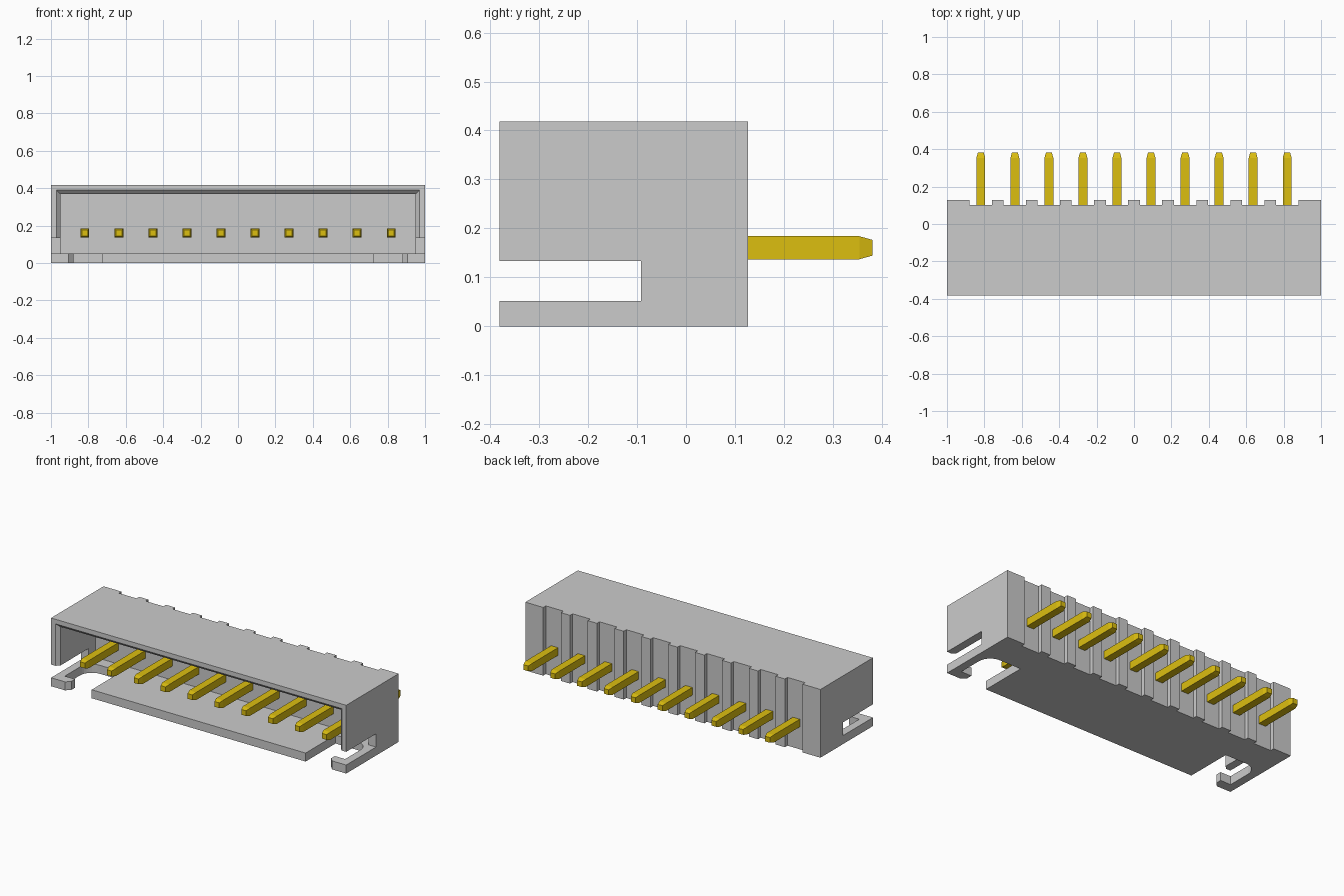
import bpy, bmesh, math

if "Cube" in bpy.data.objects:
    bpy.data.objects.remove(bpy.data.objects["Cube"])

H = 0.418              # housing height
FRONT, BACK = -0.381, 0.127
PITCH = 0.182
PIN_X = [(i - 4.5) * PITCH for i in range(10)]


def make_object(name, bm):
    bmesh.ops.recalc_face_normals(bm, faces=bm.faces)
    mesh = bpy.data.meshes.new(name)
    bm.to_mesh(mesh)
    bm.free()
    obj = bpy.data.objects.new(name, mesh)
    bpy.context.collection.objects.link(obj)
    return obj


def extrude_plan(name, outline, z0, z1):
    """Extrude an (x, y) outline from z0 to z1."""
    bm = bmesh.new()
    face = bm.faces.new([bm.verts.new((x, y, z0)) for x, y in outline])
    res = bmesh.ops.extrude_face_region(bm, geom=[face])
    top = [v for v in res["geom"] if isinstance(v, bmesh.types.BMVert)]
    bmesh.ops.translate(bm, verts=top, vec=(0, 0, z1 - z0))
    return make_object(name, bm)


def loft(name, rings):
    """Join rectangular sections (y, x0, x1, z0, z1) along y."""
    bm = bmesh.new()
    loops = [[bm.verts.new(p) for p in ((x0, y, z0), (x1, y, z0), (x1, y, z1), (x0, y, z1))]
             for y, x0, x1, z0, z1 in rings]
    for a, b in zip(loops, loops[1:]):
        for i in range(4):
            j = (i + 1) % 4
            bm.faces.new((a[i], a[j], b[j], b[i]))
    bm.faces.new(loops[0])
    bm.faces.new(loops[-1])
    return make_object(name, bm)


def cut(target, cutter):
    mod = target.modifiers.new("cut", "BOOLEAN")
    mod.operation, mod.solver, mod.object = "DIFFERENCE", "EXACT", cutter
    dg = bpy.context.evaluated_depsgraph_get()
    mesh = bpy.data.meshes.new_from_object(target.evaluated_get(dg))
    target.modifiers.clear()
    target.data = mesh
    bpy.data.objects.remove(cutter)


# Housing: plan outline with a shallow groove behind each pin
outline = [(-1, FRONT), (-1, BACK)]
for x in PIN_X:
    outline += [(x - 0.06, BACK), (x - 0.06, 0.102), (x + 0.06, 0.102), (x + 0.06, BACK)]
outline += [(1, BACK), (1, FRONT)]
housing = extrude_plan("housing", outline, 0, H)

# Slot through both side walls
cut(housing, loft("slot_cutter", [(-0.5, -1.1, 1.1, 0.052, 0.133),
                                  (-0.092, -1.1, 1.1, 0.052, 0.133)]))

# Main cavity with a chamfered mouth
cut(housing, loft("cavity_cutter", [(-0.401, -0.99, 0.99, 0.052, 0.41),
                                    (-0.361, -0.95, 0.95, 0.052, 0.37),
                                    (-0.02, -0.95, 0.95, 0.052, 0.37)]))

# Floor cutouts that leave a hooked arm at each end
R = 0.08
for side in (-1, 1):
    shape = [(0.725, -0.5), (0.905, -0.5), (0.905, FRONT), (0.88, -0.356),
             (0.88, -0.32), (0.95, -0.32)]
    for i in range(9):
        a = math.radians(90 * i / 8)
        shape.append((0.95 - R + R * math.cos(a), -0.092 - R + R * math.sin(a)))
    shape.append((0.725, -0.092))
    cut(housing, extrude_plan("floor_cutter", [(side * x, y) for x, y in shape], -0.1, 0.08))

# Gold pins with tapered ends
gold = bpy.data.materials.new("gold")
gold.diffuse_color = (0.72, 0.52, 0.005, 1)
gold.use_nodes = True
gold.node_tree.nodes["Principled BSDF"].inputs["Base Color"].default_value = gold.diffuse_color
W, T, Z = 0.0235, 0.016, 0.1605
for n, x in enumerate(PIN_X, 1):
    pin = loft(f"pin_{n}", [(y, x - w, x + w, Z - w, Z + w) for y, w in
                            ((-0.335, T), (-0.308, W), (0.354, W), (0.381, T))])
    pin.data.materials.append(gold)
